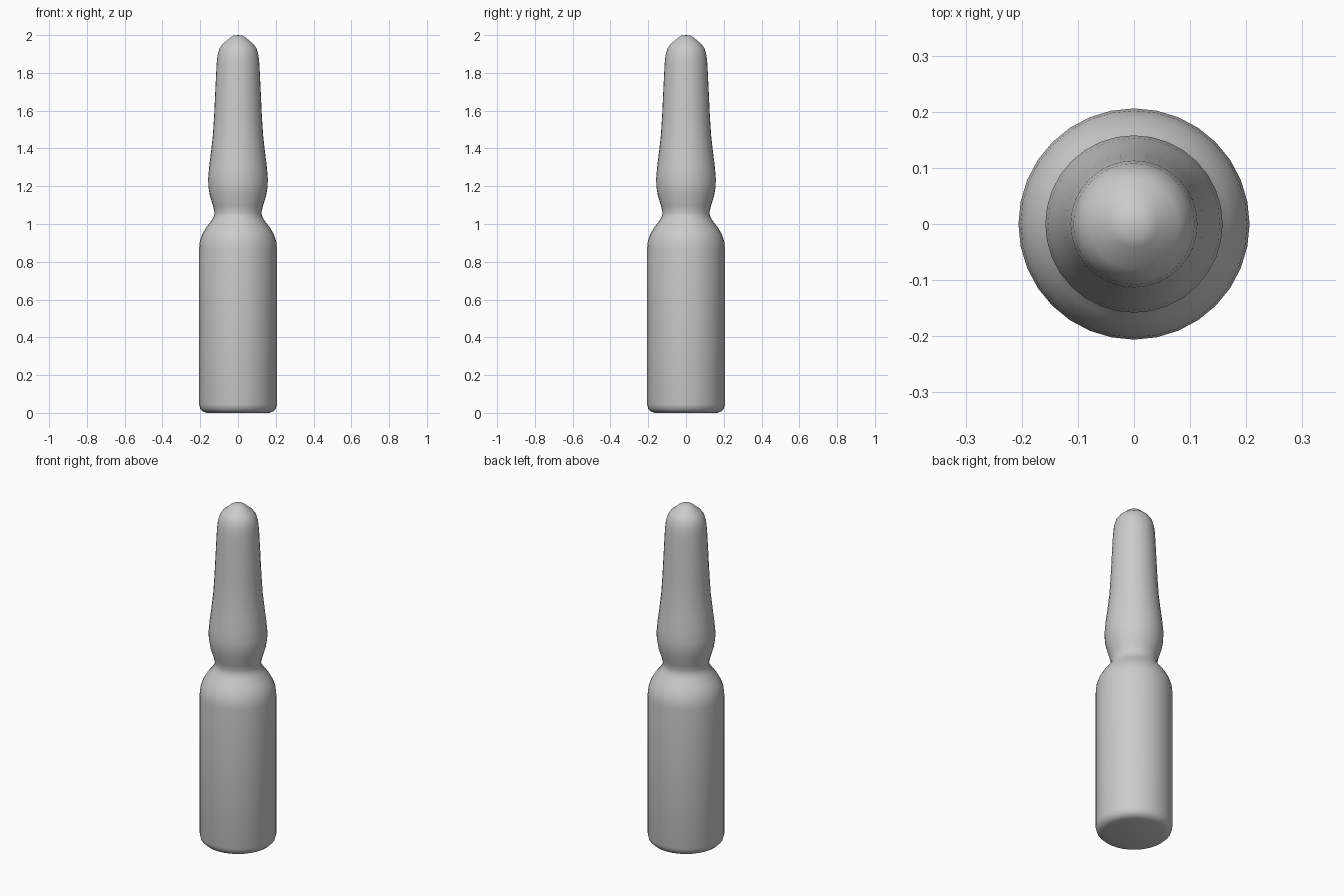
import bpy
import bmesh
import math

cube = bpy.data.objects.get("Cube")
if cube:
    bpy.data.objects.remove(cube, do_unlink=True)

SIDES = 32

# Plain grey glass
glass = bpy.data.materials.new("grey_glass")
glass.use_nodes = True
colour = (0.6, 0.6, 0.6, 1.0)
glass.diffuse_color = colour
glass.node_tree.nodes["Principled BSDF"].inputs["Base Color"].default_value = colour

# Radius and height from the flat base, past the shoulder and neck, to the tip
profile = [
    (0.165, 0), (0.185, 0.007), (0.2, 0.022), (0.206, 0.045),
    (0.206, 0.87), (0.202, 0.91), (0.19, 0.945), (0.17, 0.98),
    (0.142, 1.015), (0.128, 1.04), (0.124, 1.06), (0.132, 1.095),
    (0.149, 1.15), (0.157, 1.2), (0.158, 1.24), (0.153, 1.3),
    (0.143, 1.38), (0.133, 1.47), (0.126, 1.58), (0.119, 1.73),
    (0.113, 1.85), (0.108, 1.895), (0.098, 1.93), (0.08, 1.955),
    (0.058, 1.972), (0.042, 1.987), (0.025, 1.997),
]


def lathe(name, points, material):
    bm = bmesh.new()
    rings = []
    for radius, height in points:
        rings.append([bm.verts.new((radius * math.cos(a), radius * math.sin(a), height))
                      for a in (math.tau * i / SIDES for i in range(SIDES))])
    for low, high in zip(rings, rings[1:]):
        for i in range(SIDES):
            j = (i + 1) % SIDES
            bm.faces.new((low[i], low[j], high[j], high[i]))
    # Flat base and rounded tip
    bm.faces.new(rings[0][::-1])
    tip = bm.verts.new((0, 0, 2))
    for i in range(SIDES):
        bm.faces.new((rings[-1][i], rings[-1][(i + 1) % SIDES], tip))
    mesh = bpy.data.meshes.new(name)
    bm.to_mesh(mesh)
    bm.free()
    mesh.materials.append(material)
    obj = bpy.data.objects.new(name, mesh)
    bpy.context.collection.objects.link(obj)
    return obj


ampoule = lathe("ampoule_body", profile, glass)
bpy.ops.object.select_all(action="DESELECT")
ampoule.select_set(True)
bpy.context.view_layer.objects.active = ampoule
bpy.ops.object.shade_smooth_by_angle(angle=math.radians(40))
